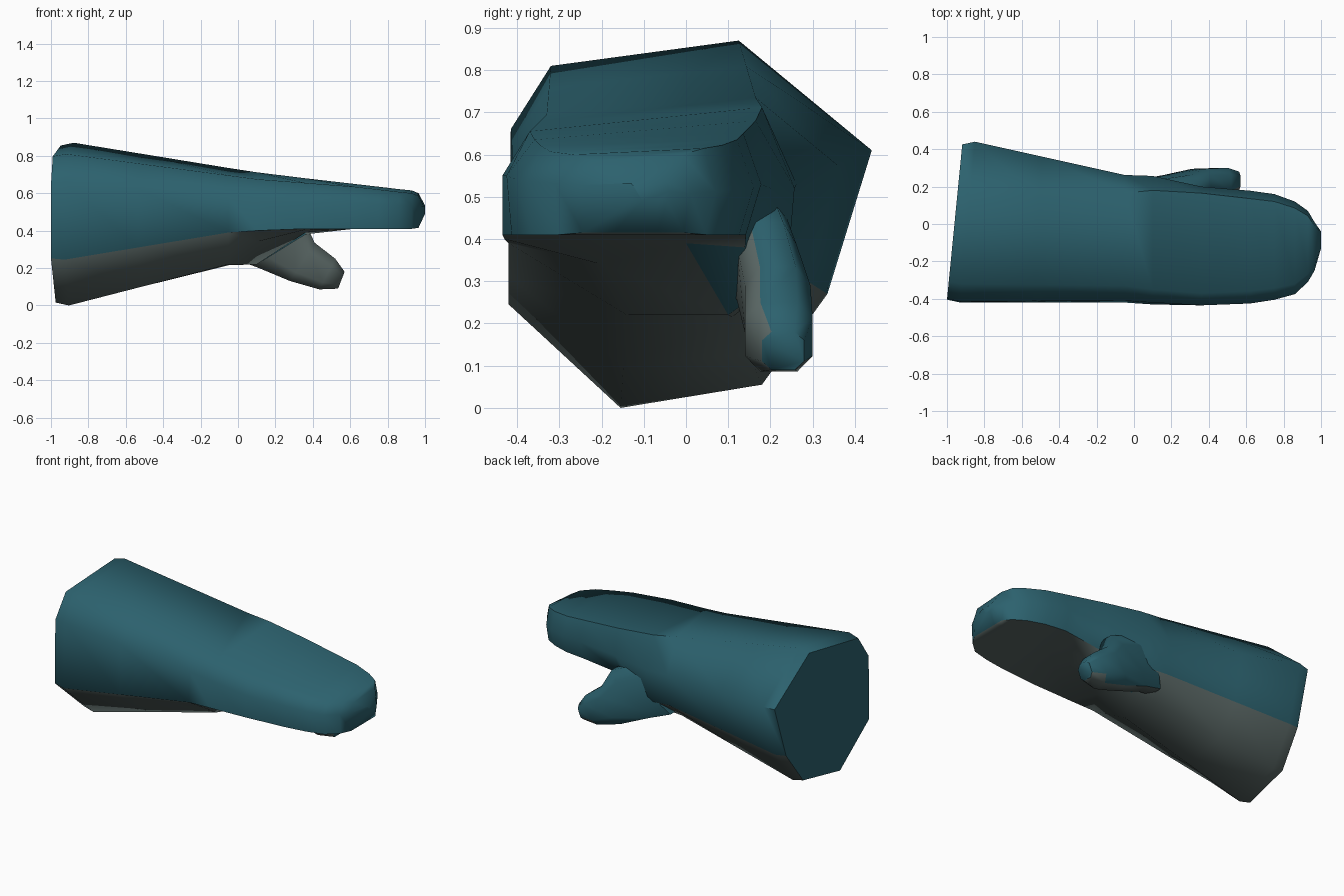
import bpy, bmesh, math
from mathutils import Vector

if "Cube" in bpy.data.objects:
    bpy.data.objects.remove(bpy.data.objects["Cube"])


def material(name, rgb):
    m = bpy.data.materials.new(name)
    m.diffuse_color = (*rgb, 1)
    m.use_nodes = True
    m.node_tree.nodes["Principled BSDF"].inputs["Base Color"].default_value = m.diffuse_color
    return m


TEAL = material("teal fabric", (0.025, 0.120, 0.155))
GREY = material("grey palm", (0.103, 0.138, 0.132))


def loft(name, rings, rule):
    """Skin a list of rings; rule(side, normal) returns the material slot (side None = cap)."""
    bm = bmesh.new()
    rows = [[bm.verts.new(p) for p in r] for r in rings]
    n = len(rows[0])
    sides = {}
    for a, b in zip(rows, rows[1:]):
        for i in range(n):
            j = (i + 1) % n
            sides[bm.faces.new((a[i], a[j], b[j], b[i]))] = i
    bm.faces.new(rows[0])
    bm.faces.new(rows[-1])
    bmesh.ops.recalc_face_normals(bm, faces=bm.faces[:])
    for f in bm.faces:
        f.material_index = rule(sides.get(f), f.normal)
    me = bpy.data.meshes.new(name)
    bm.to_mesh(me)
    bm.free()
    me.materials.append(TEAL)
    me.materials.append(GREY)
    ob = bpy.data.objects.new(name, me)
    bpy.context.collection.objects.link(ob)
    bpy.ops.object.select_all(action='DESELECT')
    ob.select_set(True)
    bpy.context.view_layer.objects.active = ob
    bpy.ops.object.shade_smooth_by_angle(angle=math.radians(64))
    return ob


def ring(x, yz, tilt=0.0):
    return [Vector((x + tilt * y, y, z)) for y, z in yz]


def mix(a, b, t):
    return [p.lerp(q, t) for p, q in zip(a, b)]


# Ring order: front seam, two palm points, back seam, back side, two top points, front side
cuff = ring(-0.89, [(-.42, .245), (-.155, 0), (.18, .055), (.335, .27),
                    (.44, .61), (.125, .87), (-.32, .81), (-.415, .66)], 0.09)
wrist = ring(-0.05, [(-.42, .39), (-.14, .22), (.11, .215), (.24, .33),
                     (.262, .53), (.165, .735), (-.33, .695), (-.41, .58)])
thumb_base = ring(0.10, [(-.43, .40), (-.20, .34), (.10, .22), (.24, .32),
                         (.257, .52), (.18, .712), (-.35, .675), (-.42, .57)])
knuckles = ring(0.36, [(-.435, .41), (-.25, .405), (0, .39), (.14, .38),
                       (.20, .52), (.165, .68), (-.37, .655), (-.435, .55)])


def finger_ring(x, y0, y1, top, low=.41):
    """Flat-palmed section between y0 and y1."""
    w, mid = y1 - y0, (top + low) / 2
    return ring(x, [(y0 + .02 * w, low), (y0 + .3 * w, low), (y0 + .7 * w, low), (y1 - .06 * w, low),
                    (y1, mid), (y1 - .07 * w, top), (y0 + .11 * w, top - .015), (y0, mid + .02)])


# Cuff end: slightly drawn-in rim
centre = Vector((0, .02, .44))
rim = [Vector((-.96 + .095 * p.y, 0, 0)) + Vector((0, *(centre.lerp(p, .965)).yz)) for p in cuff]

mitten = [rim, cuff, mix(cuff, wrist, .45), wrist, thumb_base, knuckles,
          finger_ring(.62, -.425, .178, .65),
          finger_ring(.75, -.405, .16, .635),
          finger_ring(.86, -.375, .12, .622),
          finger_ring(.93, -.31, .07, .615),
          finger_ring(.965, -.25, .01, .60, .415),
          finger_ring(1.0, -.13, -.04, .535, .49)]
# Palm sides are grey, but the rounded fingertip stays teal
loft("mitten_body", mitten,
     lambda side, nrm: 1 if side in (0, 1, 2) and nrm.x < .4 else 0)


# Thumb: each section spans a top and a bottom point (x, z) and a width in y, with chamfered corners
def thumb_ring(top, bottom, y0, y1, c=.55):
    t, b = Vector((top[0], 0, top[1])), Vector((bottom[0], 0, bottom[1]))
    pts = []
    for u, v in ((1, c), (c, 1), (-c, 1), (-1, c), (-1, -c), (-c, -1), (c, -1), (1, -c)):
        p = b.lerp(t, .5 + .5 * v)
        p.y = (y0 + y1) / 2 + (y1 - y0) / 2 * u
        pts.append(p)
    return pts


thumb = [thumb_ring((.16, .52), (-.03, .25), .07, .235),
         thumb_ring((.36, .44), (.10, .205), .12, .262),
         thumb_ring((.41, .335), (.28, .13), .14, .295),
         thumb_ring((.52, .25), (.435, .086), .14, .30),
         thumb_ring((.57, .18), (.535, .09), .18, .28)]
loft("thumb", thumb, lambda side, nrm: 1 if nrm.y < -.4 or nrm.z < -.6 else 0)
